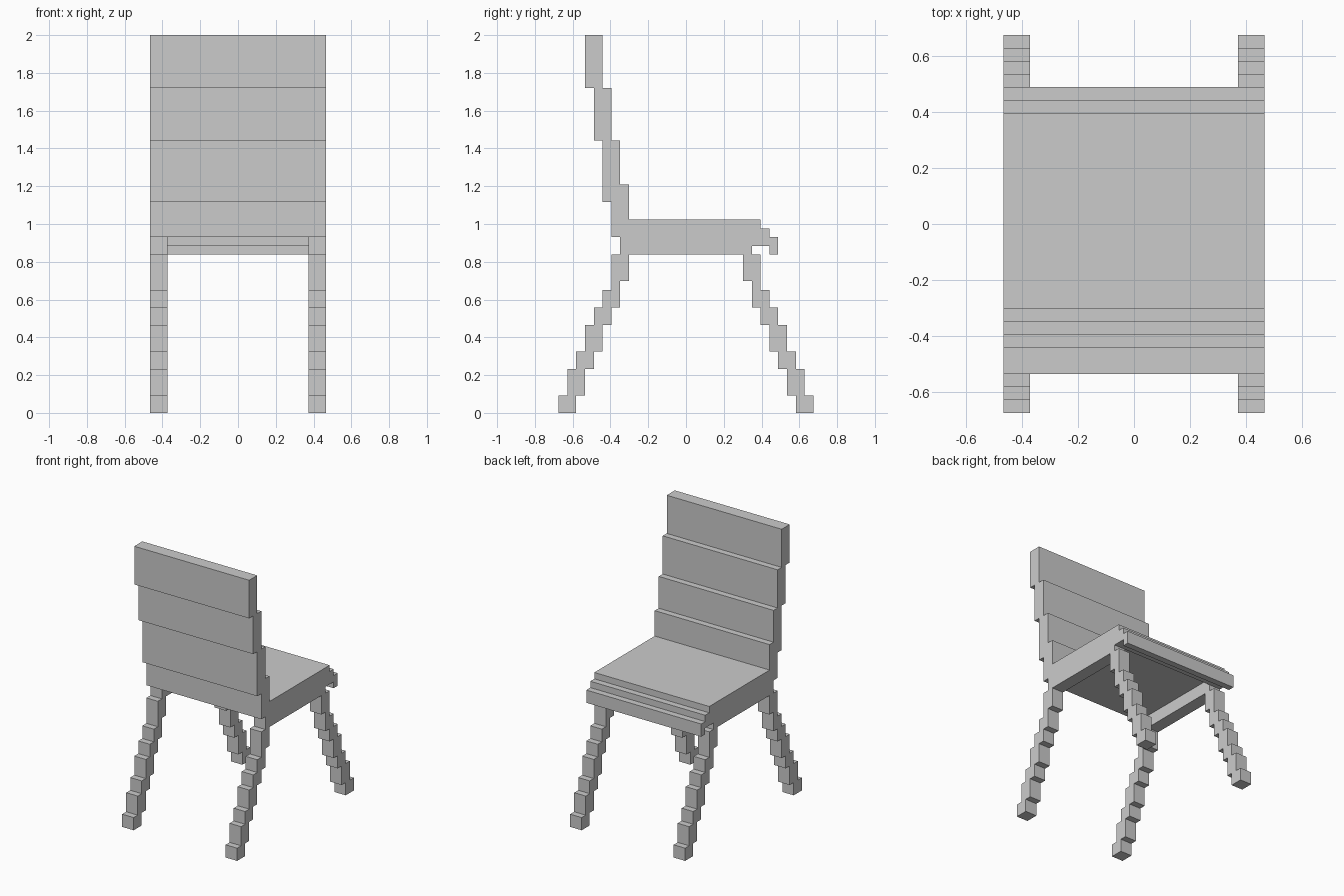
import bpy, bmesh

if "Cube" in bpy.data.objects:
    bpy.data.objects.remove(bpy.data.objects["Cube"])

U = 2 / 43  # size of one block


def extrude_profile(name, profile, x0, x1):
    """Extrude a (y, z) outline, in block units, from x0 to x1."""
    bm = bmesh.new()
    face = bm.faces.new([bm.verts.new((x0 * U, y * U, z * U)) for y, z in profile])
    ext = bmesh.ops.extrude_face_region(bm, geom=[face], use_keep_orig=True)
    moved = [g for g in ext["geom"] if isinstance(g, bmesh.types.BMVert)]
    bmesh.ops.translate(bm, verts=moved, vec=((x1 - x0) * U, 0, 0))
    bmesh.ops.recalc_face_normals(bm, faces=bm.faces)
    mesh = bpy.data.meshes.new(name)
    bm.to_mesh(mesh)
    bm.free()
    obj = bpy.data.objects.new(name, mesh)
    bpy.context.collection.objects.link(obj)
    return obj


# Seat with stepped lip and stepped, leaning backrest
shell = [(-8.5, 20), (7.5, 20), (7.5, 19), (9.5, 19), (9.5, 18), (10.5, 18),
         (10.5, 20), (9.5, 20), (9.5, 21), (8.5, 21), (8.5, 22), (-6.5, 22),
         (-6.5, 26), (-7.5, 26), (-7.5, 31), (-8.5, 31), (-8.5, 37), (-9.5, 37),
         (-9.5, 43), (-11.5, 43), (-11.5, 37), (-10.5, 37), (-10.5, 31),
         (-9.5, 31), (-9.5, 24), (-8.5, 24)]
extrude_profile("seat_and_backrest", shell, -10, 10)


# Side frame: seat rail plus two splayed, stepped legs
def stair(y, levels):
    pts = []
    for top, bottom in zip(levels, levels[1:]):
        pts += [(y, top), (y, bottom)]
        y += 1
    return pts


inner = stair(6.5, [18, 15, 12, 10, 7, 5, 2, 0])
outer = stair(8.5, [18, 14, 12, 10, 7, 5, 2, 0])
half = [(7.5, 20), (7.5, 18)] + outer + inner[::-1]
frame = half + [(-y, z) for y, z in reversed(half)]

for side, x0 in (("left", -10), ("right", 8)):
    extrude_profile(side + "_rail_and_legs", frame, x0, x0 + 2)
